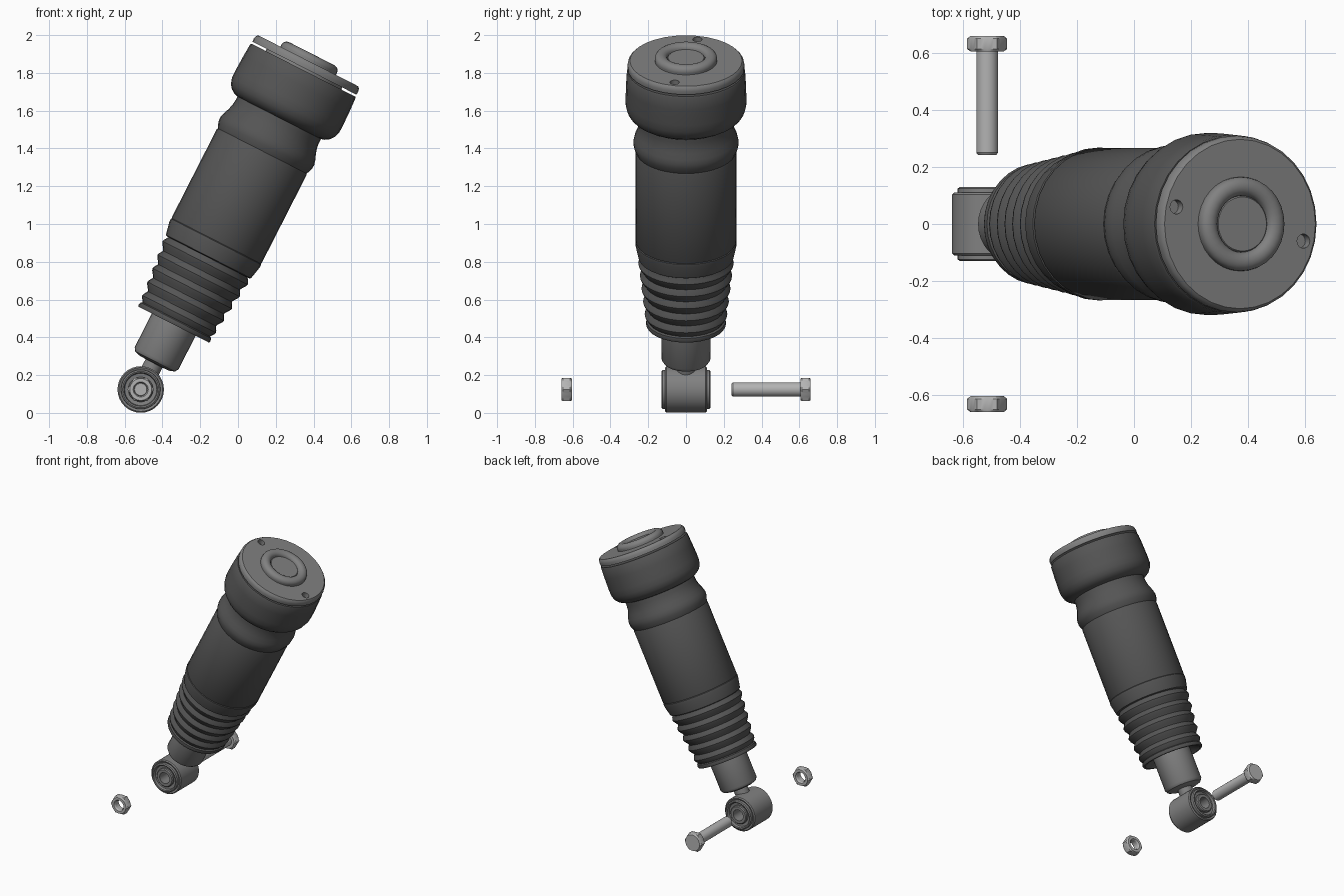
import bpy, bmesh
from math import sin, cos, pi, radians, sqrt
from mathutils import Matrix

if "Cube" in bpy.data.objects:
    bpy.data.objects.remove(bpy.data.objects["Cube"])

EYE = (-0.515, 0, 0.124)
TILT = Matrix.Translation(EYE) @ Matrix.Rotation(radians(27), 4, 'Y')      # strut axis
CROSS = Matrix.Translation(EYE) @ Matrix.Rotation(radians(-90), 4, 'X')    # bolt axis (+y)


def material(name, v):
    m = bpy.data.materials.new(name)
    m.diffuse_color = (v, v, v, 1)
    m.use_nodes = True
    m.node_tree.nodes["Principled BSDF"].inputs["Base Color"].default_value = m.diffuse_color
    return m


RUBBER = material("dark_rubber", 0.09)
STEEL = material("grey_steel", 0.22)
ZINC = material("light_steel", 0.45)


def lathe(name, profile, mat, place=TILT, n=32, closed=False):
    """Revolve (radius, height[, 'hex']) points; 'hex' makes a hexagonal ring."""
    bm = bmesh.new()
    rings = []
    for p in profile:
        ring = []
        for i in range(n):
            a = 2 * pi * i / n
            r = p[0]
            if len(p) > 2:
                r /= cos(a % (pi / 3) - pi / 6)
            ring.append(bm.verts.new((r * cos(a), r * sin(a), p[1])))
        rings.append(ring)
    pairs = list(zip(rings, rings[1:]))
    if closed:
        pairs.append((rings[-1], rings[0]))
    for a, b in pairs:
        for i in range(n):
            j = (i + 1) % n
            bm.faces.new((a[i], a[j], b[j], b[i]))
    bmesh.ops.remove_doubles(bm, verts=bm.verts, dist=1e-5)
    bmesh.ops.recalc_face_normals(bm, faces=bm.faces)
    me = bpy.data.meshes.new(name)
    bm.to_mesh(me)
    bm.free()
    ob = bpy.data.objects.new(name, me)
    me.materials.append(mat)
    ob.matrix_world = place
    bpy.context.collection.objects.link(ob)
    return ob


def smooth(ob, angle=32):
    bpy.ops.object.select_all(action='DESELECT')
    ob.select_set(True)
    bpy.context.view_layer.objects.active = ob
    bpy.ops.object.shade_smooth_by_angle(angle=radians(angle))


parts = []

# Piston rod with rounded foot and the short weld neck above the eye
parts.append(lathe("rod", [(0, 0.10), (0.05, 0.10), (0.05, 0.155), (0.09, 0.157),
                           (0.118, 0.167), (0.130, 0.185), (0.130, 0.46), (0, 0.46)], STEEL))

# Bellows boot: lower collar, five folds, hollow lower mouth
boot = [(0, 0.43), (0.15, 0.43), (0.19, 0.40), (0.195, 0.385), (0.209, 0.385), (0.213, 0.395), (0.210, 0.41)]
for k in range(5):
    t = 0.448 + 0.076 * k
    r = 0.219 + 0.0085 * k
    boot += [(r - 0.019, t - 0.032), (r - 0.004, t - 0.011), (r, t), (r - 0.004, t + 0.011), (r - 0.017, t + 0.032)]
boot += [(0.235, 0.80), (0, 0.80)]
parts.append(lathe("bellows_boot", boot, RUBBER))

# Air sleeve: lower crimp, straight wall, rolled shoulder and neck
parts.append(lathe("air_sleeve", [(0, 0.785), (0.245, 0.785), (0.253, 0.79), (0.268, 0.86), (0.268, 0.878),
                                  (0.264, 0.882), (0.267, 0.888), (0.267, 1.41), (0.264, 1.417), (0.267, 1.424),
                                  (0.277, 1.45), (0.279, 1.475), (0.273, 1.50), (0.261, 1.53), (0.252, 1.56),
                                  (0.248, 1.59), (0.248, 1.64), (0, 1.64)], RUBBER))

# Upper cup
parts.append(lathe("upper_cup", [(0, 1.613), (0.243, 1.613), (0.268, 1.62), (0.292, 1.636), (0.309, 1.658),
                                 (0.319, 1.69), (0.320, 1.73), (0.317, 1.82), (0.313, 1.89), (0.308, 1.897),
                                 (0, 1.897)], RUBBER))
parts.append(lathe("top_spacer", [(0, 1.88), (0.225, 1.88), (0.225, 1.92), (0, 1.92)], STEEL))

# Top plate with two mounting holes
plate = lathe("top_plate", [(0, 1.909), (0.309, 1.909), (0.310, 1.928), (0.306, 1.944), (0.297, 1.953),
                            (0, 1.953)], STEEL)
for s in (-1, 1):
    spot = TILT @ Matrix.Translation((0.25 * s, -0.06 * s, 0))
    cutter = lathe("hole_cutter", [(0, 1.918), (0.025, 1.918), (0.025, 2.0), (0, 2.0)], STEEL, spot, 20)
    cutter.hide_render = True
    mod = plate.modifiers.new("hole", 'BOOLEAN')
    mod.object = cutter
    mod.solver = 'EXACT'
    bpy.context.view_layer.objects.active = plate
    bpy.ops.object.modifier_apply(modifier=mod.name)
    bpy.data.objects.remove(cutter)
parts.append(plate)

# Raised button with rounded rim and flat recess
button = [(0, 1.94), (0.165, 1.94), (0.165, 1.965)]
for k in range(9):
    a = pi * k / 8
    button.append((0.132 + 0.033 * cos(a), 1.967 + 0.028 * sin(a)))
button += [(0.095, 1.972), (0, 1.972)]
parts.append(lathe("top_button", button, STEEL))

# Lower mounting eye: outer shell, bushing and inner tube
parts.append(lathe("eye_shell", [(0.095, -0.10), (0.116, -0.11), (0.123, -0.103), (0.123, 0.103),
                                 (0.116, 0.11), (0.095, 0.10)], STEEL, CROSS, closed=True))
rim = [(0.064, 0.105), (0.085, 0.108), (0.089, 0.126), (0.096, 0.129), (0.104, 0.124), (0.105, 0.09)]
parts.append(lathe("eye_bushing", [(r, -z) for r, z in rim] + rim[::-1], STEEL, CROSS, closed=True))
parts.append(lathe("eye_tube", [(0.04, -0.125), (0.060, -0.125), (0.066, -0.119), (0.066, 0.119),
                                (0.060, 0.125), (0.04, 0.125)], STEEL, CROSS, closed=True))

# Bolt and nut, pulled apart along the eye axis
parts.append(lathe("bolt", [(0, 0.242), (0.032, 0.242), (0.038, 0.25), (0.038, 0.605), (0.058, 0.605),
                            (0.061, 0.614, 'hex'), (0.061, 0.65, 'hex'), (0.058, 0.66), (0, 0.66)],
                   ZINC, CROSS, 36))
parts.append(lathe("nut", [(0.034, -0.65), (0.040, -0.66), (0.058, -0.66), (0.061, -0.65, 'hex'),
                           (0.061, -0.613, 'hex'), (0.058, -0.604), (0.040, -0.604), (0.034, -0.614)],
                   ZINC, CROSS, 36, closed=True))

for ob in parts:
    smooth(ob, 25 if ob.name in ("bolt", "nut") else 35)
